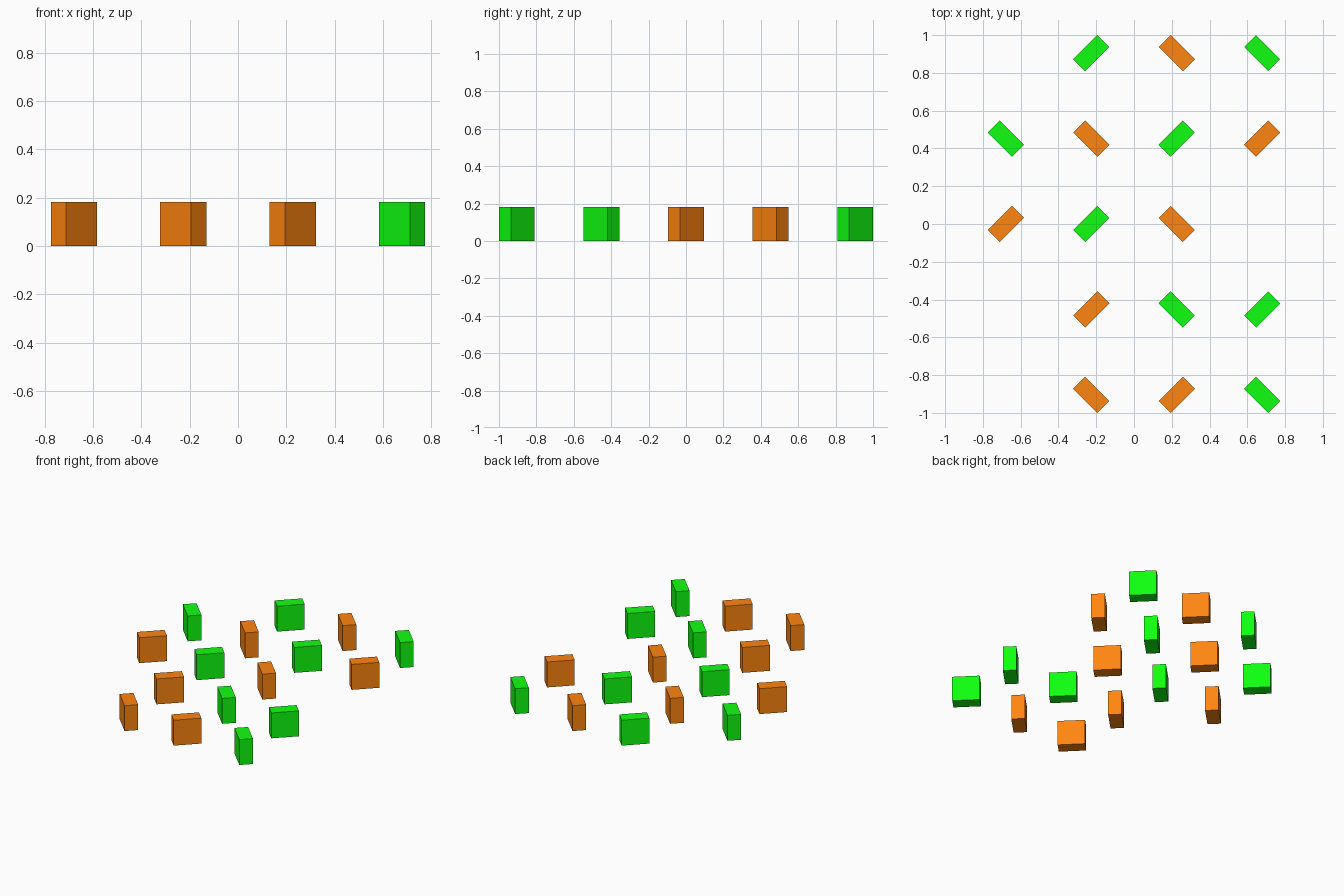
import bpy
from math import radians

if "Cube" in bpy.data.objects:
    bpy.data.objects.remove(bpy.data.objects["Cube"])

STEP = 0.4523                      # grid spacing
LENGTH, WIDTH, HEIGHT = 0.181, 0.0895, 0.181


def material(name, colour):
    m = bpy.data.materials.new(name)
    m.diffuse_color = (*colour, 1.0)
    m.use_nodes = True
    m.node_tree.nodes["Principled BSDF"].inputs["Base Color"].default_value = m.diffuse_color
    return m


COLOURS = {"G": ("green", material("green", (0.005, 1.0, 0.005))),
           "O": ("orange", material("orange", (1.0, 0.235, 0.005)))}

# Rows run back to front; each cell is a colour and its diagonal direction
LAYOUT = [
    [None, "G/", "O\\", "G\\"],
    ["G\\", "O\\", "G/", "O/"],
    ["O/", "G/", "O\\", None],
    [None, "O/", "G\\", "G/"],
    [None, "O\\", "O/", "G\\"],
]


def block(code, x, y):
    name, mat = COLOURS[code[0]]
    angle = radians(45 if code[1] == "/" else -45)
    bpy.ops.mesh.primitive_cube_add(size=1, location=(x, y, HEIGHT / 2),
                                    rotation=(0, 0, angle))
    ob = bpy.context.object
    ob.name = name + "_block"
    ob.scale = (LENGTH, WIDTH, HEIGHT)
    ob.data.materials.append(mat)


# Upright blocks on the grid
for r, row in enumerate(LAYOUT):
    for c, code in enumerate(row):
        if code:
            block(code, (c - 1.5) * STEP, (2 - r) * STEP)
